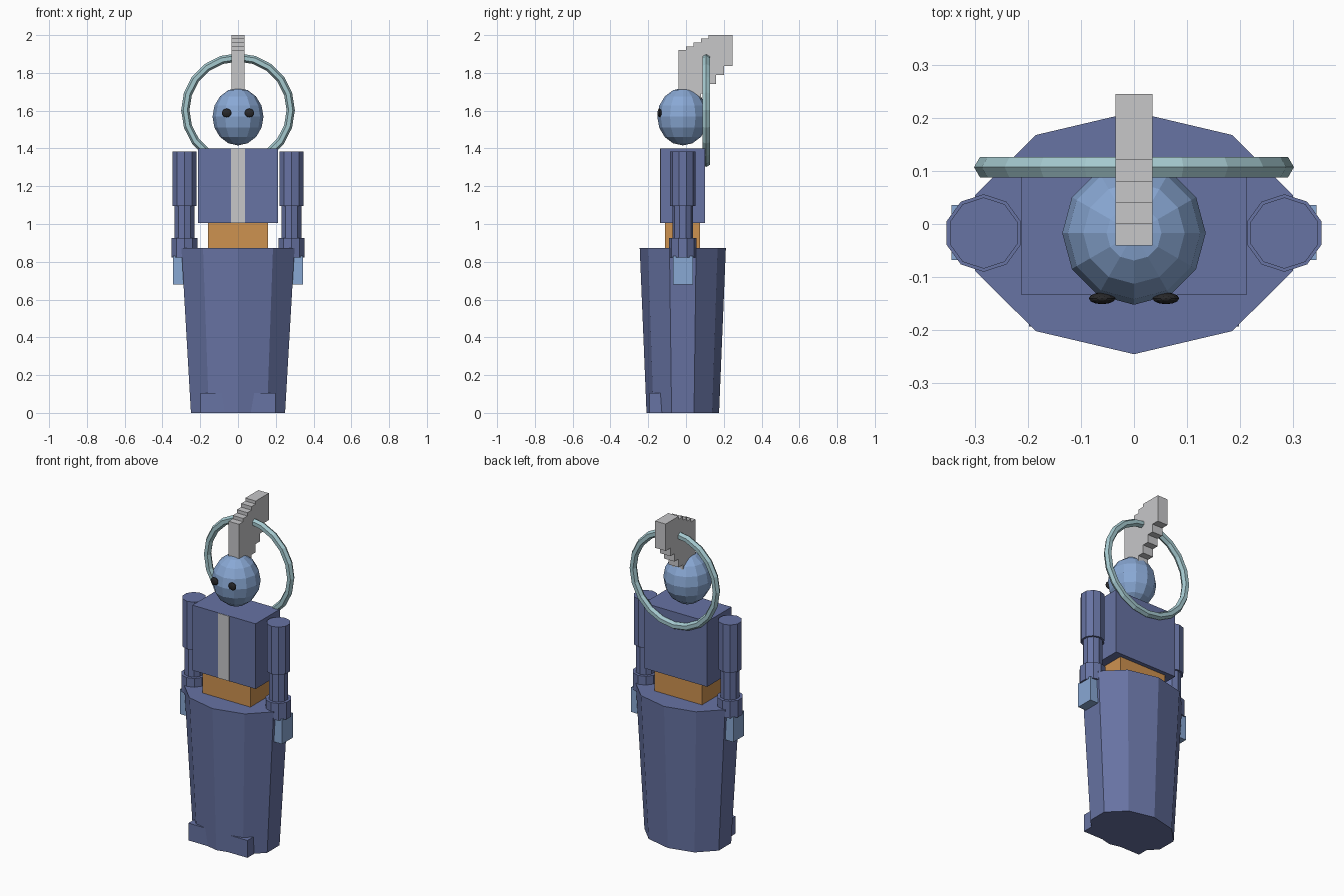
import bpy, bmesh, math
from mathutils import Matrix, Vector

if "Cube" in bpy.data.objects:
    bpy.data.objects.remove(bpy.data.objects["Cube"])


def material(name, r, g, b):
    m = bpy.data.materials.new(name)
    lin = [((c / 255 + 0.055) / 1.055) ** 2.4 for c in (r, g, b)]
    m.diffuse_color = (*lin, 1)
    m.use_nodes = True
    m.node_tree.nodes["Principled BSDF"].inputs["Base Color"].default_value = m.diffuse_color
    return m


SLATE = material("slate blue", 103, 115, 163)
SKY = material("sky blue", 137, 168, 212)
SILVER = material("silver", 199, 199, 201)
ORANGE = material("orange", 206, 146, 80)
TEAL = material("pale teal", 164, 200, 206)
BLACK = material("black", 40, 40, 42)
CY = -0.017  # depth of the body axis


def finish(name, bm, mat):
    bmesh.ops.recalc_face_normals(bm, faces=bm.faces)
    me = bpy.data.meshes.new(name)
    bm.to_mesh(me)
    bm.free()
    me.materials.append(mat)
    ob = bpy.data.objects.new(name, me)
    bpy.context.collection.objects.link(ob)
    return ob


def box(name, lo, hi, mat):
    lo, hi = Vector(lo), Vector(hi)
    bm = bmesh.new()
    bmesh.ops.create_cube(bm, size=1, matrix=Matrix.Translation((lo + hi) / 2)
                          @ Matrix.Diagonal((*(hi - lo), 1)))
    return finish(name, bm, mat)


def prism(name, x, z0, z1, bottom, top, mat, n=10):
    """Tapered n-sided column; bottom and top are (rx, ry)."""
    bm = bmesh.new()
    rings = []
    for z, (rx, ry) in ((z0, bottom), (z1, top)):
        angles = [2 * math.pi * i / n for i in range(n)]
        rings.append([bm.verts.new((x + rx * math.sin(a), CY - ry * math.cos(a), z))
                      for a in angles])
    for i in range(n):
        j = (i + 1) % n
        bm.faces.new((rings[0][i], rings[0][j], rings[1][j], rings[1][i]))
    for ring in rings:
        bm.faces.new(ring)
    return finish(name, bm, mat)


def ball(name, centre, radii, mat, u=12, v=8):
    bm = bmesh.new()
    bmesh.ops.create_uvsphere(bm, u_segments=u, v_segments=v, radius=1,
                              matrix=Matrix.Translation(centre) @ Matrix.Diagonal((*radii, 1)))
    return finish(name, bm, mat)


# Body
prism("skirt", 0, 0, 0.872, (0.262, 0.192), (0.315, 0.228), SLATE)
box("waist", (-0.16, -0.11, 0.86), (0.16, 0.075, 1.01), ORANGE)
box("torso", (-0.212, -0.134, 1.005), (0.212, 0.1, 1.4), SLATE)
box("chest_stripe", (-0.037, -0.137, 1.006), (0.037, -0.13, 1.399), SILVER)

# Head
ball("head", (0, CY, 1.568), (0.135, 0.135, 0.152), SKY)

# Paired parts
for side, s in (("left", -1), ("right", 1)):
    x = 0.283 * s
    ball(side + "_eye", (0.06 * s, -0.14, 1.588), (0.025, 0.011, 0.023), BLACK)
    prism(side + "_upper_arm", x, 1.095, 1.385, (0.067, 0.067), (0.067, 0.067), SLATE)
    prism(side + "_forearm", x, 0.9, 1.1, (0.055, 0.055), (0.055, 0.055), SLATE)
    prism(side + "_cuff", x, 0.822, 0.925, (0.073, 0.073), (0.073, 0.073), SLATE)
    xs = sorted((0.225 * s, 0.343 * s))
    box(side + "_hand", (xs[0], -0.068, 0.68), (xs[1], 0.036, 0.83), SKY)
    xs = sorted((0.06 * s, 0.198 * s))
    box(side + "_foot", (xs[0], -0.193, 0), (xs[1], -0.04, 0.105), SLATE)

# Stepped crest: a side profile climbing backwards, extruded across the width
edges = [-0.04, 0, 0.04, 0.08, 0.12, 0.16, 0.2, 0.245]
tops = [1.92, 1.94, 1.96, 1.982, 2.0, 2.0, 2.0]
bottoms = [1.6, 1.6, 1.64, 1.69, 1.74, 1.788, 1.837]
outline = []
for i, z in enumerate(tops):
    outline += [(edges[i], z), (edges[i + 1], z)]
for i in reversed(range(len(bottoms))):
    outline += [(edges[i + 1], bottoms[i]), (edges[i], bottoms[i])]
profile = [p for i, p in enumerate(outline) if p != outline[i - 1]]
bm = bmesh.new()
face = bm.faces.new([bm.verts.new((-0.035, y, z)) for y, z in profile])
new = bmesh.ops.extrude_face_region(bm, geom=[face])["geom"]
bmesh.ops.translate(bm, vec=(0.07, 0, 0), verts=[g for g in new if isinstance(g, bmesh.types.BMVert)])
finish("crest", bm, SILVER)

# Upright ring behind the head
bpy.ops.mesh.primitive_torus_add(major_radius=0.279, minor_radius=0.022, major_segments=20,
                                 minor_segments=6, location=(0, 0.107, 1.603),
                                 rotation=(math.pi / 2, 0, 0))
ring = bpy.context.object
ring.name = "back_ring"
ring.data.materials.append(TEAL)
for p in ring.data.polygons:
    p.use_smooth = False
